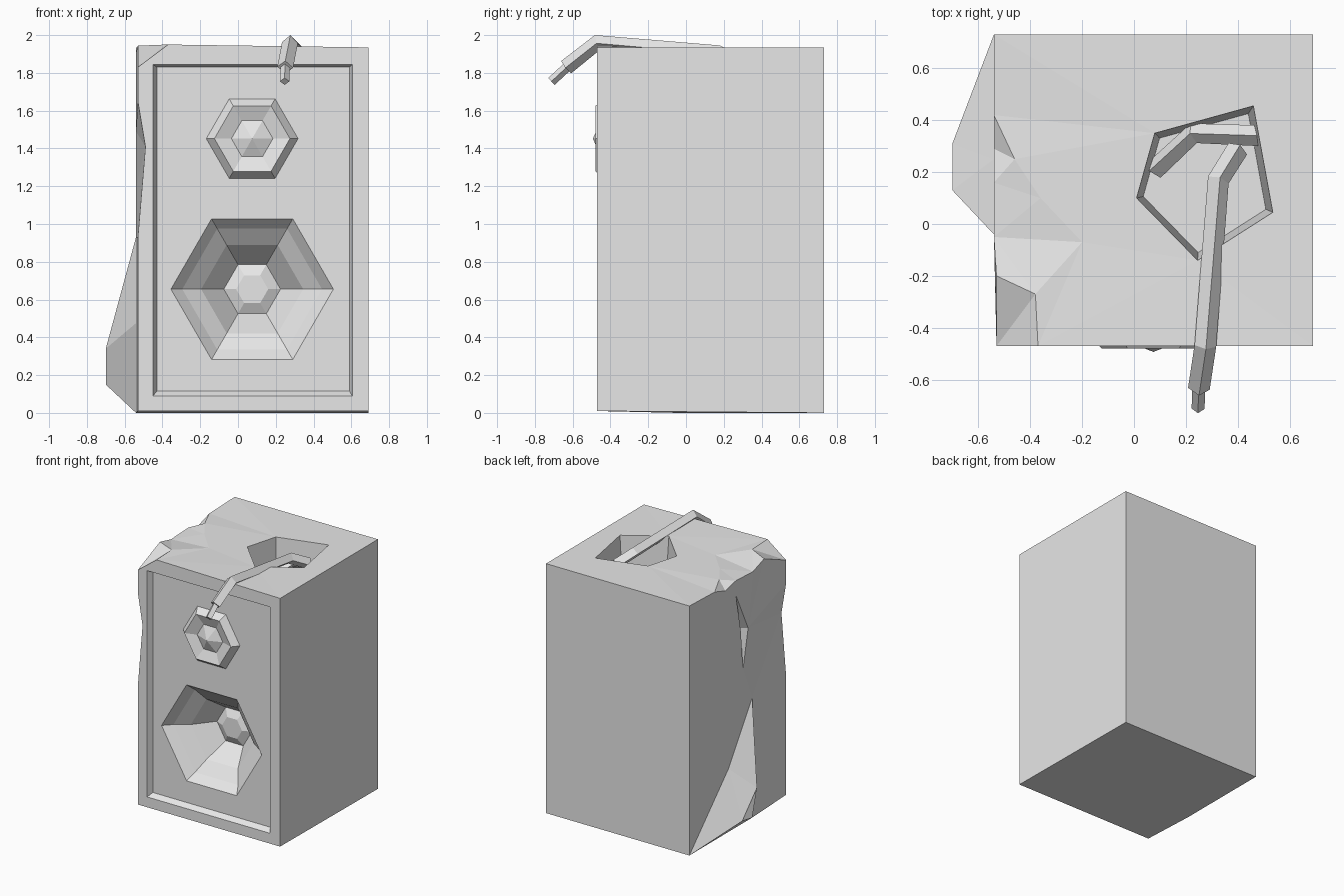
import bpy, bmesh, math

old = bpy.data.objects.get("Cube")
if old:
    bpy.data.objects.remove(old, do_unlink=True)

grey = bpy.data.materials.new("plain_grey")
grey.use_nodes = True
grey.diffuse_color = (0.8, 0.8, 0.8, 1)
grey.node_tree.nodes["Principled BSDF"].inputs["Base Color"].default_value = grey.diffuse_color

bm = bmesh.new()
cache = {}


def vert(co):
    if co not in cache:
        cache[co] = bm.verts.new(co)
    return cache[co]


def face(*pts):
    bm.faces.new([vert(p) for p in pts])


def fill(normal, *loops):
    """Fill an outline, leaving any further loops open as holes."""
    edges = []
    for pts in loops:
        for a, b in zip(pts, pts[1:] + pts[:1]):
            pair = (vert(a), vert(b))
            edges.append(bm.edges.get(pair) or bm.edges.new(pair))
    bmesh.ops.triangle_fill(bm, use_beauty=True, edges=edges, normal=normal)


def loft(a, b):
    for i in range(len(a)):
        j = (i + 1) % len(a)
        face(a[i], a[j], b[j], b[i])


def hexagon(r, y, z):
    return [(0.075 + r * math.cos(math.radians(60 * i)), y,
             z + r * math.sin(math.radians(60 * i))) for i in range(6)]


def rect(x0, x1, z0, z1, y):
    return [(x0, y, z0), (x1, y, z0), (x1, y, z1), (x0, y, z1)]


# Cabinet corners
R, L, B, F, T = 0.69, -0.54, 0.73, -0.47, 1.935
back_low, back_high = (L, B, 0), (L, B, T)
r_back_low, r_back_high = (R, B, 0), (R, B, T)
r_front_low, r_front_high = (R, F, 0.01), (R, F, T)
front_low = (-0.53, F, 0.01)
chip_low, chip_top = (-0.53, F, 1.83), (-0.37, F, 1.95)
chip_in, chip_side = (-0.38, -0.27, 1.95), (-0.53, -0.2, 1.944)
front_edge = [(-0.53, F, 1.65), (-0.49, F, 1.41), (-0.53, F, 0.93)]
ragged = [(L, 0.29, 1.885), (L, 0.16, 1.914), (L, -0.05, 1.904)]
dent_back = (L, 0.42, 1.925)
dent_in = [(-0.2, -0.07, T), (-0.36, 0.1, T), (-0.46, 0.25, T)]

# Back and plain side
face(back_low, r_back_low, r_back_high, back_high)
face(r_back_low, r_front_low, r_front_high, r_back_high)

# Front frame and stepped recess
rim = rect(-0.45, 0.605, 0.09, 1.845, F)
panel = rect(-0.43, 0.59, 0.115, 1.83, -0.43)
fill((0, -1, 0), [front_low, r_front_low, r_front_high, chip_top, chip_low] + front_edge, rim)
loft(rim, panel)

# Large and small drivers
woofer = [hexagon(r, y, 0.655) for r, y in
          ((0.43, -0.43), (0.37, -0.37), (0.27, -0.30), (0.15, -0.15), (0.085, -0.18))]
tweeter = [hexagon(r, y, 1.452) for r, y in ((0.243, -0.43), (0.2, -0.48), (0.11, -0.45))]
fill((0, -1, 0), panel, woofer[0], tweeter[0])
for rings in (woofer, tweeter):
    for a, b in zip(rings, rings[1:]):
        loft(a, b)
face(*woofer[-1])
for a, b in zip(tweeter[-1], tweeter[-1][1:] + tweeter[-1][:1]):
    face(a, b, (0.075, -0.493, 1.452))

# Top with a broken hole and a dented edge
hole = [(0.01, 0.1), (0.08, 0.35), (0.46, 0.455), (0.535, 0.045), (0.245, -0.14)]
hole_top = [(x, y, T) for x, y in hole]
hole_floor = [(0.266 + (x - 0.266) * 0.9, 0.16 + (y - 0.16) * 0.9, 1.6) for x, y in hole]
fill((0, 0, 1), [r_back_high, r_front_high, chip_top, chip_in] + dent_in + [dent_back, back_high],
     hole_top)
loft(hole_top, hole_floor)
face(*hole_floor)
fill((0, 0, 1), [chip_in] + dent_in + [dent_back] + ragged + [chip_side])
face(chip_side, chip_in, chip_low)
face(chip_in, chip_top, chip_low)

# Damaged side: bulge at the foot and a gash above
apex, mid = (L, -0.04, 0.93), (L, 0.25, 0.49)
fold, foot = (L, -0.04, 0.475), (L, -0.04, 0)
out_high, out_low = (-0.7, 0.13, 0.34), (-0.7, 0.31, 0.15)
face(apex, mid, out_high)
face(mid, back_low, out_low)
face(mid, out_low, out_high)
face(back_low, foot, out_low)
face(foot, fold, out_high, out_low)
face(fold, apex, out_high)
gash = [(L, 0.16, 1.8), (L, 0.1, 1.5), (L, 0.073, 1.19), (L, 0.01, 1.49)]
for a, b in zip(gash, gash[1:] + gash[:1]):
    face(a, b, (-0.47, 0.085, 1.5))
fill((-1, 0, 0), [back_low, back_high, dent_back] + ragged + [chip_side, chip_low] + front_edge
     + [front_low, foot, fold, apex, mid], gash)

# Underside
face(back_low, foot, front_low, r_front_low, r_back_low)

bmesh.ops.recalc_face_normals(bm, faces=bm.faces[:])
mesh = bpy.data.meshes.new("cabinet")
bm.to_mesh(mesh)
bm.free()
mesh.materials.append(grey)
bpy.context.collection.objects.link(bpy.data.objects.new("cabinet", mesh))


def rod(name, radius, points):
    """Four-sided cable along a straight-segment path."""
    curve = bpy.data.curves.new(name, "CURVE")
    curve.dimensions = "3D"
    curve.bevel_depth = radius
    curve.bevel_resolution = 0
    curve.use_fill_caps = True
    spline = curve.splines.new("POLY")
    spline.use_smooth = False
    spline.points.add(len(points) - 1)
    for p, co in zip(spline.points, points):
        p.co = (*co, 1)
    curve.materials.append(grey)
    bpy.context.collection.objects.link(bpy.data.objects.new(name, curve))


# Loose cable hanging out of the hole, with its bare core
rod("cable", 0.042, [(0.4, 0.29, 1.84), (0.325, 0.17, 1.905), (0.275, -0.47, 1.96),
                     (0.25, -0.635, 1.83)])
rod("cable_core", 0.025, [(0.25, -0.62, 1.84), (0.247, -0.712, 1.755)])
rod("inner_cable", 0.04, [(0.49, 0.34, 1.8), (0.23, 0.35, 1.77), (0.08, 0.21, 1.65)])
